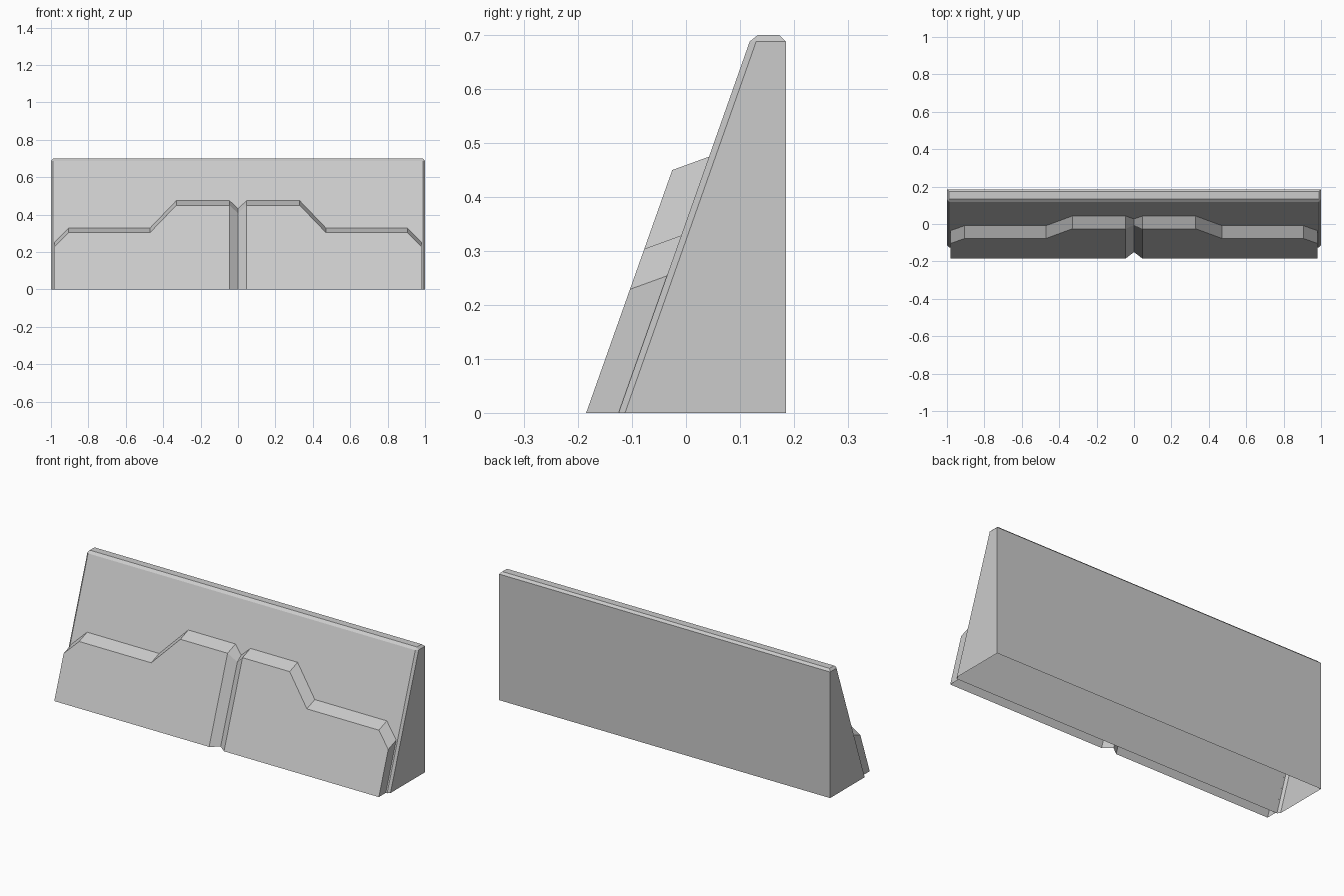
import bpy
import bmesh

cube = bpy.data.objects.get("Cube")
if cube:
    bpy.data.objects.remove(cube)

GREY = (0.6, 0.6, 0.6, 1.0)
concrete = bpy.data.materials.new("concrete_grey")
concrete.use_nodes = True
concrete.diffuse_color = GREY
concrete.node_tree.nodes["Principled BSDF"].inputs["Base Color"].default_value = GREY


def finish(bm, name):
    mesh = bpy.data.meshes.new(name)
    bm.to_mesh(mesh)
    bm.free()
    mesh.materials.append(concrete)
    obj = bpy.data.objects.new(name, mesh)
    bpy.context.collection.objects.link(obj)
    return obj


# Wall body: sloped front, chamfered ends and top, open underneath
LENGTH, BEVEL = 1.0, 0.012
end_profile = [(-0.113, 0), (0.13, 0.688), (0.185, 0.688), (0.185, 0)]
inner_profile = [(-0.125, 0), (0.118, 0.688), (0.133, 0.70), (0.173, 0.70)]

bm = bmesh.new()
for side in (-1, 1):
    for y, z in end_profile:
        bm.verts.new((side * LENGTH, y, z))
    for y, z in inner_profile:
        bm.verts.new((side * (LENGTH - BEVEL), y, z))
bmesh.ops.convex_hull(bm, input=bm.verts[:])
bmesh.ops.dissolve_limit(bm, angle_limit=0.02, verts=bm.verts[:], edges=bm.edges[:])
bmesh.ops.recalc_face_normals(bm, faces=bm.faces[:])
underside = [f for f in bm.faces if f.normal.z < -0.9]
bmesh.ops.delete(bm, geom=underside, context='FACES')
finish(bm, "wall_body")

# Stepped front panel: outline of (x, height, groove depth), mirrored about x = 0
FOOT, SLOPE = -0.185, 0.3545
half = [(0.045, 0.45, 0), (0.33, 0.45, 0), (0.47, 0.304, 0),
        (0.905, 0.304, 0), (0.98, 0.229, 0)]
outline = [(-x, z, d) for x, z, d in reversed(half)] + [(0, 0.407, 0.035)] + half

bm = bmesh.new()
columns = []
for x, z, depth in outline:
    ledge_z = z + 0.025
    foot = bm.verts.new((x, FOOT + depth, 0))
    lip = bm.verts.new((x, FOOT + depth + SLOPE * z, z))
    ledge = bm.verts.new((x, -0.125 + SLOPE * ledge_z, ledge_z))
    columns.append((foot, lip, ledge))
for a, b in zip(columns, columns[1:]):
    bm.faces.new((a[0], b[0], b[1], a[1]))
    bm.faces.new((a[1], b[1], b[2], a[2]))

# Panel end caps
for column, side in ((columns[0], -1), (columns[-1], 1)):
    heel = bm.verts.new((column[0].co.x, -0.125, 0))
    cap = [column[0], heel, column[2], column[1]]
    bm.faces.new(cap if side > 0 else cap[::-1])
finish(bm, "front_panel")
